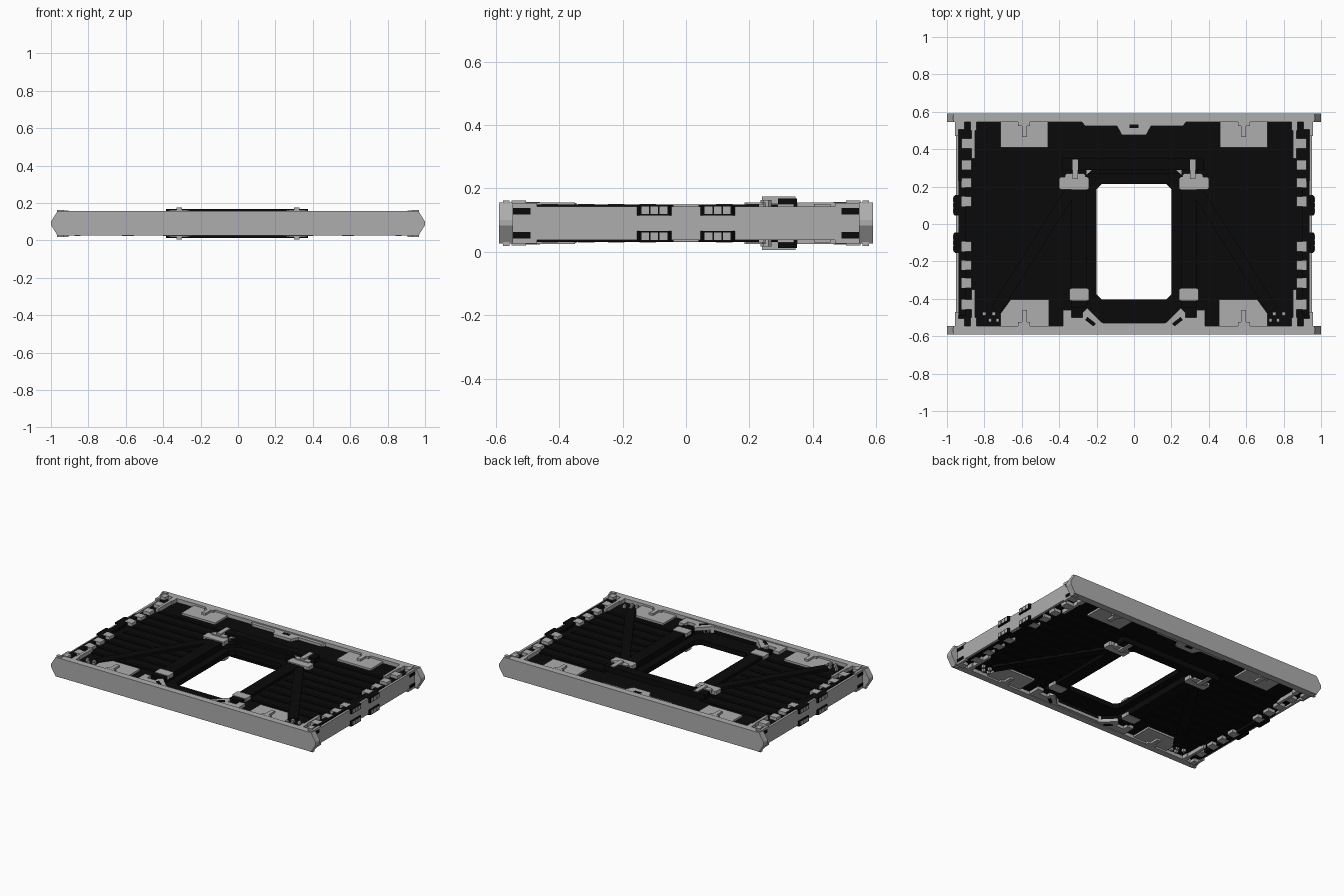
import bpy, bmesh, math
from mathutils import Vector

if "Cube" in bpy.data.objects:
    bpy.data.objects.remove(bpy.data.objects["Cube"])

MID = 0.09  # mirror height


def material(name, v):
    m = bpy.data.materials.new(name)
    m.diffuse_color = (v, v, v, 1)
    m.use_nodes = True
    m.node_tree.nodes["Principled BSDF"].inputs["Base Color"].default_value = m.diffuse_color
    return m


GREY = material("light grey", 0.42)
BLACK = material("black", 0.003)


def finish(name, bm, mat):
    bmesh.ops.recalc_face_normals(bm, faces=bm.faces)
    me = bpy.data.meshes.new(name)
    bm.to_mesh(me)
    bm.free()
    me.materials.append(mat)
    ob = bpy.data.objects.new(name, me)
    bpy.context.collection.objects.link(ob)
    return ob


def prisms(name, polys, z0, z1, mat, mx=True, mz=True):
    """Extrude outlines from z0 to z1, mirrored left-right and top-bottom."""
    bm = bmesh.new()
    for poly in polys:
        for sx in ((1, -1) if mx else (1,)):
            for sz in ((1, -1) if mz else (1,)):
                lo, hi = [[bm.verts.new((sx * x, y, MID + sz * (z - MID))) for x, y in poly]
                          for z in (z0, z1)]
                bm.faces.new(lo)
                bm.faces.new(hi)
                n = len(poly)
                for i in range(n):
                    j = (i + 1) % n
                    bm.faces.new((lo[i], lo[j], hi[j], hi[i]))
    return finish(name, bm, mat)


def rect(x0, x1, y0, y1, c=0.0):
    if not c:
        return [(x0, y0), (x1, y0), (x1, y1), (x0, y1)]
    return [(x0 + c, y0), (x1 - c, y0), (x1, y0 + c), (x1, y1 - c),
            (x1 - c, y1), (x0 + c, y1), (x0, y1 - c), (x0, y0 + c)]


def bar(a, b, w):
    a, b = Vector(a), Vector(b)
    d = (b - a).normalized() * w / 2
    n = Vector((-d.y, d.x))
    return [tuple(a + n), tuple(a - n), tuple(b - n), tuple(b + n)]


def ring(name, outer, inner, z0, z1, mat):
    bm = bmesh.new()
    v = [[bm.verts.new((x, y, z)) for x, y in p]
         for p, z in ((outer, z0), (outer, z1), (inner, z1), (inner, z0))]
    for k in range(4):
        for i in range(8):
            j, l = (i + 1) % 8, (k + 1) % 4
            bm.faces.new((v[k][i], v[k][j], v[l][j], v[l][i]))
    return finish(name, bm, mat)


# Deck panels with the central opening
ring("deck", rect(-0.94, 0.94, -0.55, 0.55, 0.004),
     rect(-0.25, 0.25, -0.53, 0.27, 0.08), 0.05, 0.13, BLACK)
ring("opening_frame", rect(-0.255, 0.255, -0.54, 0.28, 0.005),
     rect(-0.2, 0.2, -0.405, 0.215, 0.03), 0.073, 0.107, BLACK)

# Raised deck ribs, braces and frame bars
prisms("deck_ribs", [rect(0.36, 0.86, y - 0.012, y + 0.012)
                     for y in [-0.36 + 0.09 * i for i in range(9)]], 0.128, 0.136, BLACK)
prisms("diagonal_braces", [bar((0.33, 0.19), (0.74, -0.46), 0.06)], 0.128, 0.147, BLACK)
prisms("side_frame_bars", [rect(0.25, 0.335, -0.45, 0.29)], 0.128, 0.149, BLACK)
prisms("rear_frame_bar", [rect(-0.34, 0.34, 0.27, 0.29)], 0.128, 0.147, BLACK, mx=False)
prisms("cross_bar", [rect(-0.385, 0.375, 0.29, 0.35)], 0.128, 0.168, BLACK, mx=False)
prisms("edge_strips", [rect(0.9, 0.938, -0.49, 0.23)], 0.128, 0.149, BLACK)

# Long rails with pointed ends
for name, y0, y1 in (("front_rail", -0.59, -0.545), ("back_rail", 0.545, 0.59)):
    bm = bmesh.new()
    prof = [(-1, 0.082), (-0.965, 0.026), (0.965, 0.026), (1, 0.082),
            (1, 0.1), (0.965, 0.156), (-0.965, 0.156), (-1, 0.1)]
    f, b = [[bm.verts.new((x, y, z)) for x, z in prof] for y in (y0, y1)]
    bm.faces.new(f)
    bm.faces.new(b)
    for i in range(8):
        j = (i + 1) % 8
        bm.faces.new((f[i], f[j], b[j], b[i]))
    finish(name, bm, GREY)
prisms("rail_end_caps", [rect(0.93, 0.968, s * 0.567 - 0.01, s * 0.567 + 0.01) for s in (1, -1)],
       0.145, 0.162, GREY)

# Side walls
prisms("side_walls", [rect(0.937, 0.953, -0.546, 0.546)], 0.037, 0.143, GREY, mz=False)

# Checker pads along both short sides
ys = [-0.43, -0.38 + 0.065, -0.22, -0.12, 0.12, 0.22, 0.315, 0.43]
prisms("edge_pads", [rect(0.868, 0.922, y - 0.026, y + 0.026) for y in ys], 0.128, 0.151, GREY)

# Side connectors with small windows
con = [-0.1, 0.1]
prisms("side_connectors", [rect(0.92, 0.965, y - 0.055, y + 0.055, 0.008) for y in con],
       0.115, 0.149, BLACK)
prisms("connector_windows", [rect(0.964, 0.967, y + k * 0.029 - 0.012, y + k * 0.029 + 0.012)
                             for y in con for k in (-1, 0, 1)], 0.119, 0.143, GREY)
prisms("connector_links", [rect(0.918, 0.94, -0.04, 0.04)], 0.128, 0.147, GREY)

# Corner brackets
c_arm, c_post, c_cap, c_black = [], [], [], []
for s in (1, -1):
    def sr(x0, x1, a, b):
        return rect(x0, x1, min(s * a, s * b), max(s * a, s * b))
    c_arm.append(sr(0.85, 0.868, 0.35, 0.545))
    c_arm.append(sr(0.843, 0.875, 0.5, 0.545))
    c_post.append(sr(0.905, 0.94, 0.505, 0.55))
    c_cap.append(sr(0.9, 0.956, 0.47, 0.546))
    c_black.append(sr(0.935, 0.957, 0.49, 0.546))
prisms("corner_arms", c_arm, 0.128, 0.156, GREY)
prisms("corner_posts", c_post, 0.14, 0.161, GREY)
prisms("corner_caps", [rect(0.938, 0.956, -0.546, -0.47), rect(0.938, 0.956, 0.47, 0.546)],
       0.139, 0.154, GREY)
prisms("corner_seats", c_black, 0.117, 0.138, BLACK)

# Latch plates along the long sides, with T handles
prisms("latch_plates", [rect(0.46, 0.715, 0.41, 0.545),
                        [(0.455, -0.545), (0.715, -0.545), (0.715, -0.48), (0.66, -0.405),
                         (0.455, -0.405)]], 0.128, 0.143, GREY)
prisms("latch_handles", [rect(0.572, 0.6, 0.465, 0.545), rect(0.555, 0.62, 0.525, 0.545),
                         rect(0.572, 0.6, -0.54, -0.46), rect(0.555, 0.62, -0.545, -0.525)],
       0.14, 0.157, GREY)

# Centre catch on the back rail
prisms("centre_catch", [[(-0.28, 0.546), (-0.26, 0.523), (-0.09, 0.523), (-0.065, 0.475),
                         (0.065, 0.475), (0.09, 0.523), (0.26, 0.523), (0.28, 0.546)]],
       0.128, 0.148, GREY, mx=False)
prisms("catch_slot", [rect(-0.025, 0.025, 0.512, 0.532)], 0.146, 0.15, BLACK, mx=False)

# Clamps behind the opening
prisms("clamp_bases", [rect(0.24, 0.4, 0.185, 0.25, 0.008)], 0.128, 0.156, GREY)
prisms("clamp_blocks", [rect(0.26, 0.37, 0.235, 0.27, 0.01)], 0.14, 0.163, GREY)
prisms("clamp_levers", [rect(0.3, 0.33, 0.24, 0.345)], 0.15, 0.175, GREY)
prisms("opening_corner_tabs", [[(0.225, 0.29), (0.255, 0.29), (0.255, 0.26)]],
       0.128, 0.152, GREY)

# Brackets in front of the opening
prisms("front_pads", [rect(0.24, 0.345, -0.41, -0.345, 0.006)], 0.128, 0.153, GREY)
prisms("front_brackets", [[(0.35, -0.546), (0.16, -0.546), (0.16, -0.53), (0.175, -0.525),
                           (0.25, -0.45), (0.275, -0.475), (0.275, -0.5), (0.35, -0.5)],
                          rect(0.335, 0.38, -0.546, -0.46)], 0.1, 0.15, GREY)
prisms("bracket_slots", [bar((0.21, -0.54), (0.255, -0.505), 0.02)], 0.148, 0.152, BLACK)
prisms("front_lip", [rect(-0.17, 0.17, -0.546, -0.53)], 0.1, 0.148, GREY, mx=False)

# Small studs near the front corners
prisms("studs", [rect(x - 0.009, x + 0.009, y - 0.009, y + 0.009)
                 for x, y in ((0.8, -0.48), (0.75, -0.48), (0.77, -0.515), (0.73, -0.515))],
       0.128, 0.149, GREY)
